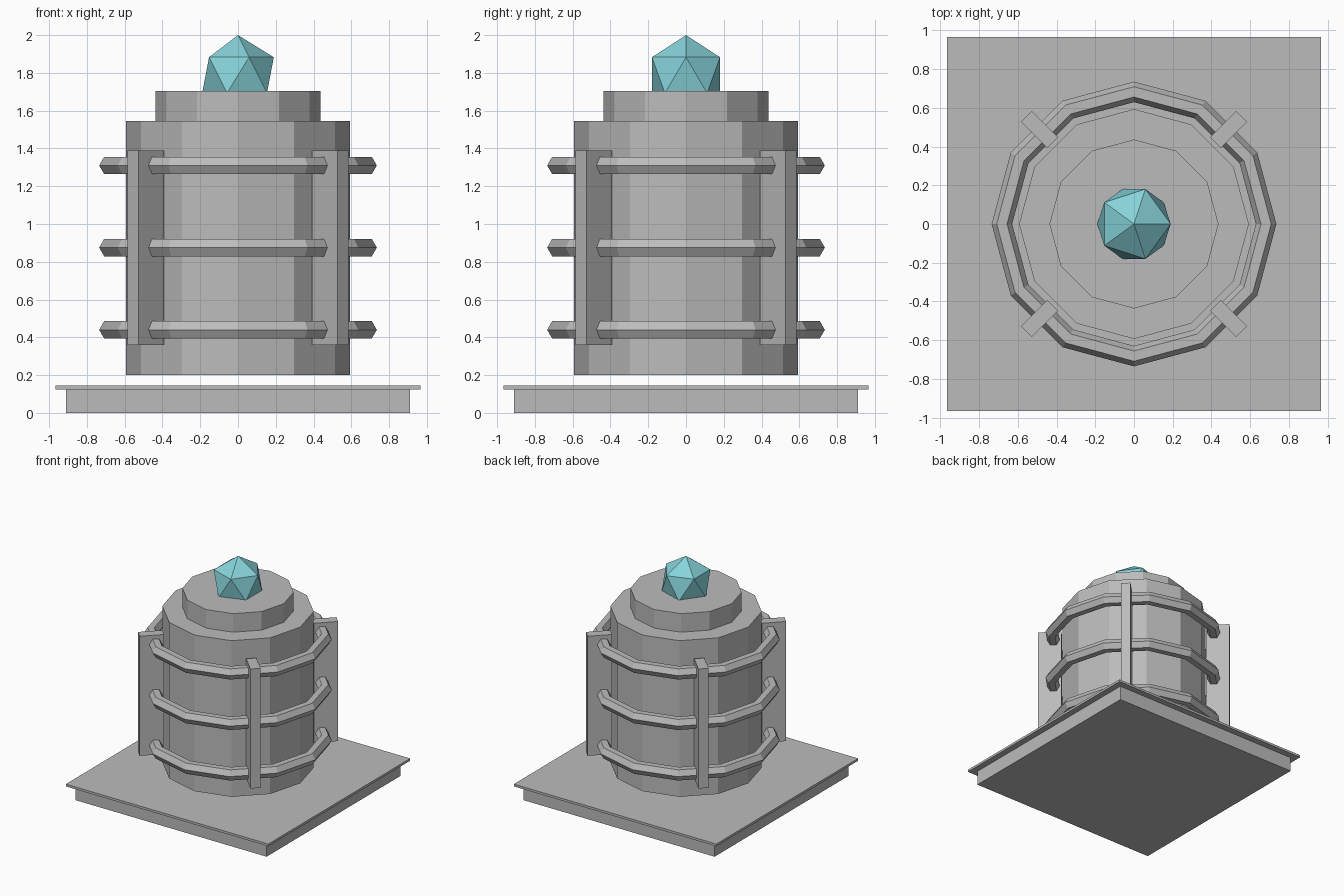
import bpy, math

if "Cube" in bpy.data.objects:
    bpy.data.objects.remove(bpy.data.objects["Cube"])


def material(name, rgb):
    m = bpy.data.materials.new(name)
    m.diffuse_color = (*rgb, 1)
    m.use_nodes = True
    m.node_tree.nodes["Principled BSDF"].inputs["Base Color"].default_value = m.diffuse_color
    return m


stone = material("grey stone", (0.50, 0.50, 0.50))
teal = material("teal crystal", (0.24, 0.65, 0.70))


def finish(name, mat):
    ob = bpy.context.object
    ob.name = name
    ob.data.materials.append(mat)
    return ob


def box(name, size, loc, angle=0):
    bpy.ops.mesh.primitive_cube_add(size=1, location=loc, rotation=(0, 0, angle))
    finish(name, stone).scale = size


def drum(name, radius, z0, z1):
    bpy.ops.mesh.primitive_cylinder_add(vertices=12, radius=radius, depth=z1 - z0,
                                        location=(0, 0, (z0 + z1) / 2))
    finish(name, stone)


# Square plinth with an overhanging slab
box("plinth", (1.82, 1.82, 0.125), (0, 0, 0.0625))
box("plinth_slab", (1.93, 1.93, 0.02), (0, 0, 0.135))

# Hovering twelve-sided body and its cap
drum("body", 0.593, 0.20, 1.545)
drum("cap", 0.436, 1.545, 1.705)

# Hexagonal-section hoops around the body
for i, z in enumerate((0.44, 0.875, 1.31)):
    bpy.ops.mesh.primitive_torus_add(major_segments=12, minor_segments=6,
                                     major_radius=0.682, minor_radius=0.053,
                                     location=(0, 0, z))
    finish(f"hoop_{i + 1}", stone)

# Upright fins on the diagonals
for i in range(4):
    a = math.radians(45 + 90 * i)
    box(f"fin_{i + 1}", (0.193, 0.08, 1.03),
        (0.69 * math.cos(a), 0.69 * math.sin(a), 0.875), a)

# Crystal set into the cap
bpy.ops.mesh.primitive_ico_sphere_add(subdivisions=1, radius=0.212, location=(0, 0, 1.788))
finish("crystal", teal)
